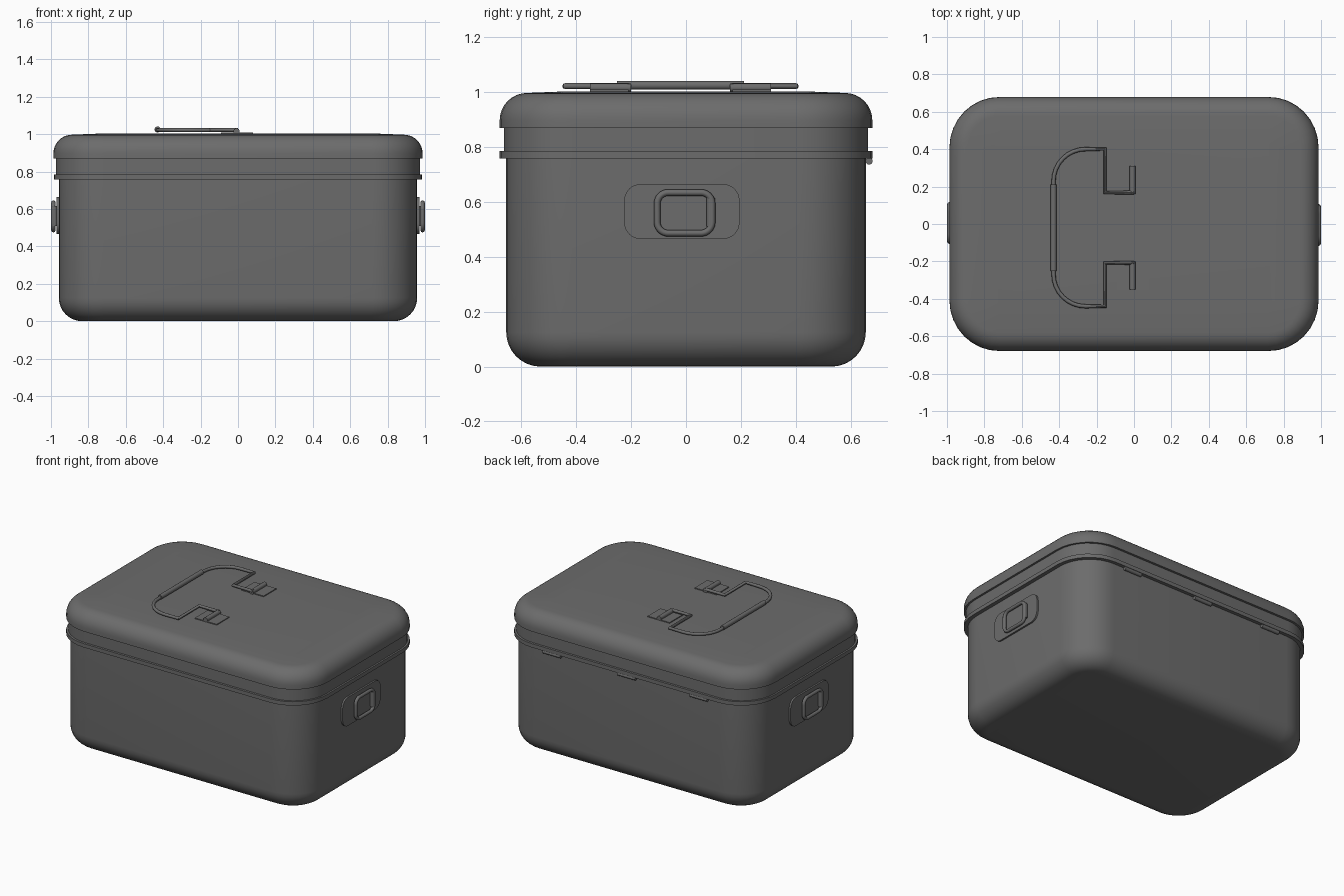
import bpy, bmesh, math
from mathutils import Vector

cube = bpy.data.objects.get("Cube")
if cube:
    bpy.data.objects.remove(cube, do_unlink=True)

metal = bpy.data.materials.new("dark_grey_metal")
metal.use_nodes = True
GREY = (0.15, 0.15, 0.15, 1)
metal.diffuse_color = GREY
metal.node_tree.nodes["Principled BSDF"].inputs["Base Color"].default_value = GREY


def rounded_rect(hx, hy, r, steps=8):
    """Outline of a rounded rectangle, counter-clockwise."""
    pts = []
    for k, (sx, sy) in enumerate([(1, 1), (-1, 1), (-1, -1), (1, -1)]):
        for i in range(steps + 1):
            a = math.pi / 2 * (k + i / steps)
            pts.append((sx * (hx - r) + r * math.cos(a), sy * (hy - r) + r * math.sin(a)))
    return pts


def finish(obj, angle=35):
    obj.data.materials.append(metal)
    bpy.ops.object.select_all(action="DESELECT")
    obj.select_set(True)
    bpy.context.view_layer.objects.active = obj
    bpy.ops.object.shade_smooth_by_angle(angle=math.radians(angle))
    return obj


def mesh_object(name, bm, angle=35):
    bmesh.ops.recalc_face_normals(bm, faces=bm.faces)
    mesh = bpy.data.meshes.new(name)
    bm.to_mesh(mesh)
    bm.free()
    obj = bpy.data.objects.new(name, mesh)
    bpy.context.collection.objects.link(obj)
    return finish(obj, angle)


def shell(name, hx, hy, r, profile):
    """Stack rounded rectangles; profile holds (inset, z) pairs."""
    bm = bmesh.new()
    rings = []
    for inset, z in profile:
        outline = rounded_rect(hx - inset, hy - inset, max(r - inset, 0.01))
        rings.append([bm.verts.new((x, y, z)) for x, y in outline])
    for low, high in zip(rings, rings[1:]):
        for i in range(len(low)):
            j = (i + 1) % len(low)
            bm.faces.new((low[i], low[j], high[j], high[i]))
    bm.faces.new(rings[0])
    bm.faces.new(rings[-1])
    return mesh_object(name, bm)


def box(name, low, high):
    bm = bmesh.new()
    bmesh.ops.create_cube(bm, size=1)
    for v in bm.verts:
        v.co = [a + (b - a) * (c + 0.5) for a, b, c in zip(low, high, v.co)]
    return mesh_object(name, bm)


def rod(name, start, end, radius):
    start, end = Vector(start), Vector(end)
    bm = bmesh.new()
    bmesh.ops.create_cone(bm, cap_ends=True, segments=16, radius1=radius,
                          radius2=radius, depth=(end - start).length)
    turn = (end - start).to_track_quat("Z", "Y")
    for v in bm.verts:
        v.co = turn @ v.co + (start + end) / 2
    return mesh_object(name, bm)


def wire(name, points, radius, cyclic=False):
    curve = bpy.data.curves.new(name, "CURVE")
    curve.dimensions = "3D"
    curve.bevel_depth = radius
    curve.bevel_resolution = 2
    curve.use_fill_caps = True
    spline = curve.splines.new("POLY")
    spline.points.add(len(points) - 1)
    for p, co in zip(spline.points, points):
        p.co = (*co, 1)
    spline.use_cyclic_u = cyclic
    obj = bpy.data.objects.new(name, curve)
    bpy.context.collection.objects.link(obj)
    bpy.ops.object.select_all(action="DESELECT")
    obj.select_set(True)
    bpy.context.view_layer.objects.active = obj
    bpy.ops.object.convert(target="MESH")
    return finish(bpy.context.object, 50)


ARC = [i * math.pi / 16 for i in range(9)]

# Box body with a rounded floor edge
R = 0.125
floor_edge = [(R - R * math.sin(a), R - R * math.cos(a)) for a in ARC]
shell("body", 0.958, 0.655, 0.24, floor_edge + [(0, 0.77)])

# Rim, recessed neck and lid
shell("rim", 0.985, 0.679, 0.265, [(0, 0.758), (0, 0.785)])
shell("neck", 0.973, 0.663, 0.25, [(0, 0.76), (0, 0.89)])
R = 0.1
lid_edge = [(R - R * math.cos(a), 0.897 + R * math.sin(a)) for a in ARC]
shell("lid", 0.987, 0.679, 0.27, [(0, 0.87)] + lid_edge + [(0.25, 1.003)])

# Folding carry handle lying on the lid, mirrored about its own centre line
MID, Z = -0.02, 1.022
bend = [(-0.26 - 0.17 * math.cos(a), 0.25 + 0.17 * math.sin(a)) for a in ARC]
path = [(-0.43, 0.2)] + bend + [(-0.155, 0.42), (-0.155, 0.188), (0, 0.188)]
for side, s in (("back", 1), ("front", -1)):
    wire(f"handle_wire_{side}", [(x, MID + s * y, Z) for x, y in path], 0.011)
    rod(f"handle_pivot_{side}", (-0.008, MID + s * 0.18, 1.016),
        (-0.008, MID + s * 0.33, 1.016), 0.016)
    ends = sorted((MID + s * 0.19, MID + s * 0.33))
    box(f"handle_plate_{side}", (-0.09, ends[0], 0.99), (0.08, ends[1], 1.009))
rod("handle_grip", (-0.43, MID - 0.232, 1.025), (-0.43, MID + 0.232, 1.025), 0.016)

# Side latches, the second turned half way round
for side, s in (("left", 1), ("right", -1)):
    bm = bmesh.new()
    face = bm.faces.new([bm.verts.new((s * 0.95, s * (u - 0.015), 0.565 + v))
                         for u, v in rounded_rect(0.21, 0.1, 0.06)])
    out = bmesh.ops.extrude_face_region(bm, geom=[face])["geom"]
    bmesh.ops.translate(bm, vec=(s * 0.02, 0, 0),
                        verts=[g for g in out if isinstance(g, bmesh.types.BMVert)])
    mesh_object(f"latch_plate_{side}", bm)
    ring = [(s * 0.987, s * (u - 0.005), 0.56 + v)
            for u, v in rounded_rect(0.1, 0.074, 0.04)]
    wire(f"latch_ring_{side}", ring, 0.012, cyclic=True)
    rod(f"latch_pivot_{side}", (s * 0.982, s * 0.09, 0.51),
        (s * 0.982, s * 0.09, 0.615), 0.016)

# Three hinge barrels under the back of the rim
for name, x in (("right", -0.568), ("middle", -0.01), ("left", 0.57)):
    rod(f"hinge_{name}", (x - 0.068, 0.667, 0.749), (x + 0.068, 0.667, 0.749), 0.013)
